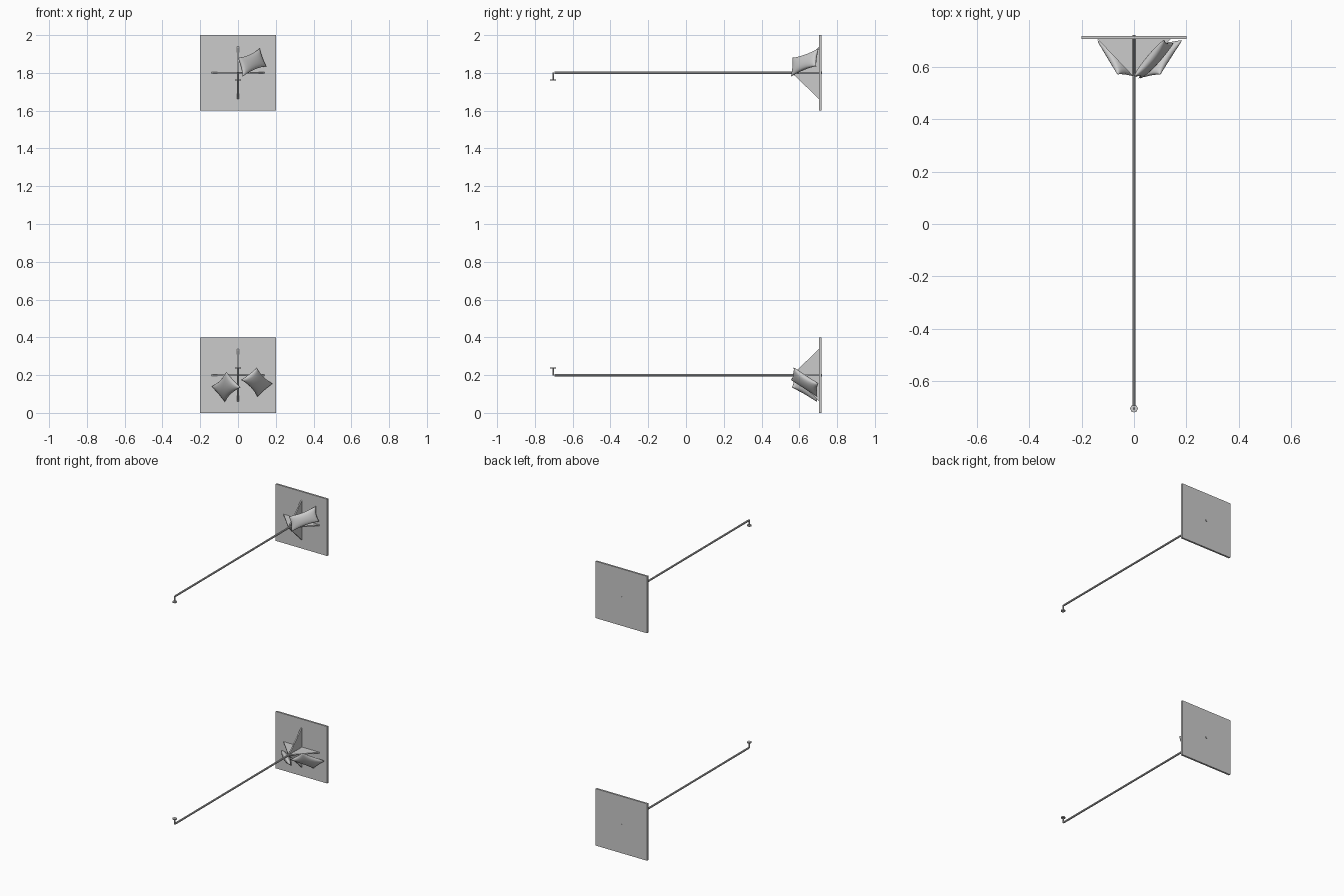
import bpy, bmesh, math
from mathutils import Vector

if "Cube" in bpy.data.objects:
    bpy.data.objects.remove(bpy.data.objects["Cube"])


def make(name, verts, faces, smooth=False):
    me = bpy.data.meshes.new(name)
    me.from_pydata(verts, [], faces)
    bm = bmesh.new()
    bm.from_mesh(me)
    bmesh.ops.remove_doubles(bm, verts=bm.verts, dist=1e-5)
    bmesh.ops.recalc_face_normals(bm, faces=bm.faces)
    bm.to_mesh(me)
    bm.free()
    ob = bpy.data.objects.new(name, me)
    bpy.context.collection.objects.link(ob)
    if smooth:
        me.polygons.foreach_set("use_smooth", [True] * len(me.polygons))
    return ob


def box(name, lo, hi):
    v = [(x, y, z) for x in (lo[0], hi[0]) for y in (lo[1], hi[1]) for z in (lo[2], hi[2])]
    f = [(0, 1, 3, 2), (4, 6, 7, 5), (0, 4, 5, 1), (2, 3, 7, 6), (0, 2, 6, 4), (1, 5, 7, 3)]
    return make(name, v, f)


def rod(name, a, b, r, sides=8):
    a, b = Vector(a), Vector(b)
    q = (b - a).to_track_quat('Z', 'Y')
    ring = [q @ Vector((r * math.cos(2 * math.pi * i / sides), r * math.sin(2 * math.pi * i / sides), 0))
            for i in range(sides)]
    v = [a + p for p in ring] + [b + p for p in ring]
    f = [(i, (i + 1) % sides, sides + (i + 1) % sides, sides + i) for i in range(sides)]
    f += [tuple(range(sides)), tuple(range(sides, 2 * sides))]
    return make(name, v, f)


def fin(name, z, angle, t=0.004):
    # right-triangle gusset between rod and plate
    d = Vector((math.cos(angle), 0, math.sin(angle)))
    n = Vector((-math.sin(angle), 0, math.cos(angle))) * t
    o = Vector((0, 0, z))
    tri = [o + Vector((0, 0.56, 0)), o + Vector((0, 0.706, 0)), o + d * 0.14 + Vector((0, 0.706, 0))]
    v = [p - n for p in tri] + [p + n for p in tri]
    return make(name, v, [(0, 1, 2), (3, 5, 4), (0, 1, 4, 3), (1, 2, 5, 4), (2, 0, 3, 5)])


def cushion(name, corners, thick=0.021, pinch=0.010, n=10):
    # pillow with pinched corners: two puffed sheets sharing a seam
    a, b, c, d = [Vector(p) for p in corners]
    nrm = (b - a).cross(d - a).normalized()
    eu, ev = (d - a).normalized(), (b - a).normalized()
    v, f = [], []
    for side in (-1, 1):
        base = len(v)
        for i in range(n + 1):
            for j in range(n + 1):
                s = -math.cos(math.pi * i / n)
                t = -math.cos(math.pi * j / n)
                u, w = (s + 1) / 2, (t + 1) / 2
                p = a * (1 - u) * (1 - w) + d * u * (1 - w) + b * (1 - u) * w + c * u * w
                p -= eu * s * (1 - t * t) * pinch + ev * t * (1 - s * s) * pinch
                puff = max(0, (1 - s * s) * (1 - t * t)) ** 0.4
                v.append(p + nrm * side * thick * puff)
        for i in range(n):
            for j in range(n):
                k = base + i * (n + 1) + j
                f.append((k, k + 1, k + n + 2, k + n + 1))
    return make(name, v, f, True)


# two mirrored wall brackets: plate, rod, end peg and four gussets
for label, z, s in (("upper", 1.8, -1), ("lower", 0.2, 1)):
    box(label + "_wall_plate", (-0.2, 0.705, z - 0.2), (0.2, 0.718, z + 0.2))
    rod(label + "_rod", (0, -0.695, z), (0, 0.72, z), 0.0065)
    rod(label + "_peg", (0, -0.702, z - s * 0.003), (0, -0.704, z + s * 0.038), 0.004)
    rod(label + "_peg_cap", (0, -0.704, z + s * 0.034), (0, -0.704, z + s * 0.041), 0.015)
    for k in range(4):
        fin(label + "_gusset_%d" % k, z, k * math.pi / 2)

# cushions resting among the gussets (near edge first, then far edge)
cushion("upper_cushion", [(0.0, 0.563, 1.88), (0.025, 0.555, 1.78), (0.15, 0.69, 1.835), (0.115, 0.703, 1.93)])
cushion("lower_left_cushion", [(-0.062, 0.57, 0.218), (0.015, 0.56, 0.135), (-0.07, 0.695, 0.058), (-0.14, 0.70, 0.14)])
cushion("lower_right_cushion", [(0.1, 0.57, 0.24), (0.016, 0.555, 0.175), (0.103, 0.695, 0.085), (0.184, 0.702, 0.155)])
